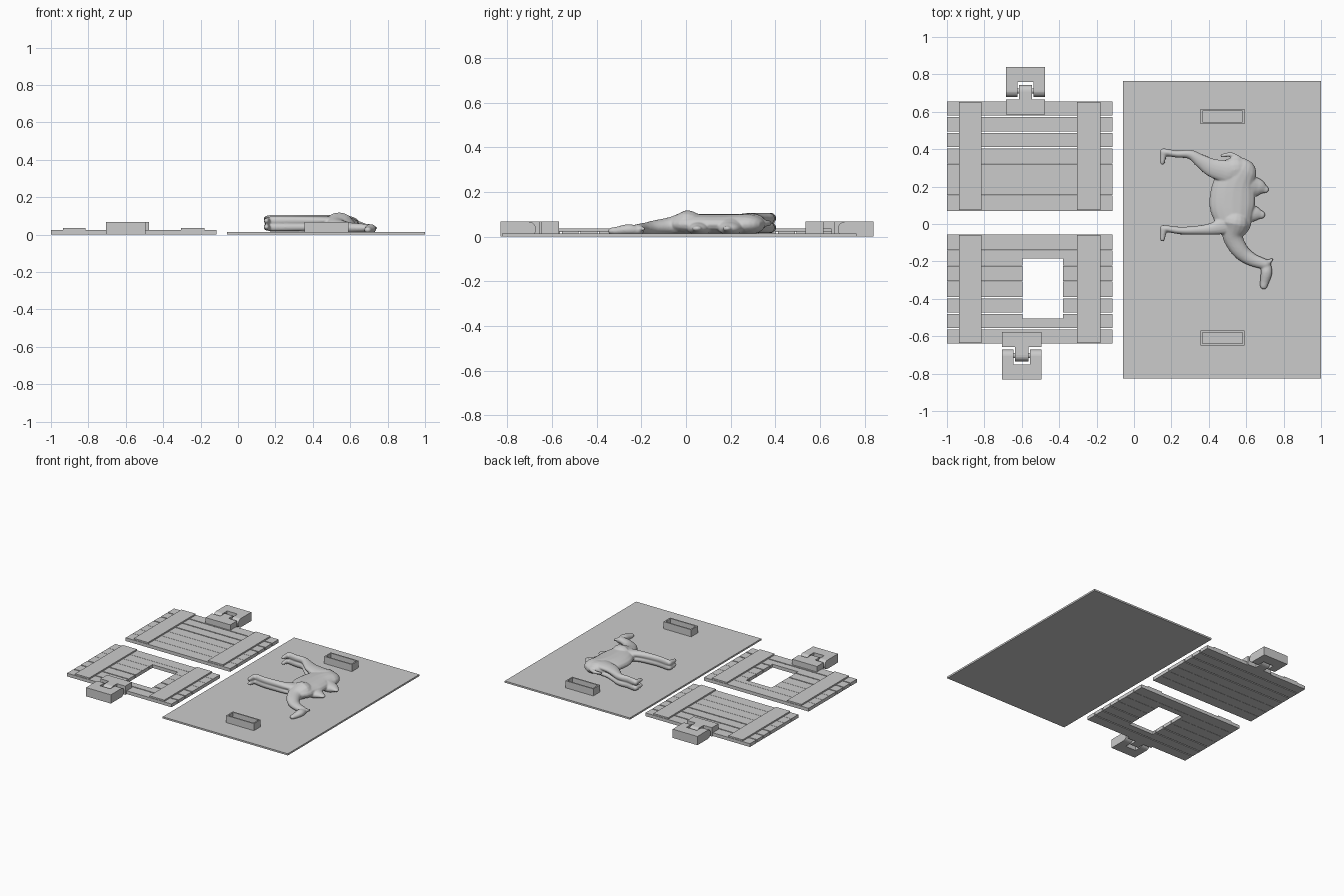
import bpy, bmesh, math
from mathutils import Vector, Matrix

if "Cube" in bpy.data.objects:
    bpy.data.objects.remove(bpy.data.objects["Cube"])

grey = bpy.data.materials.new("light grey")
grey.use_nodes = True
COLOUR = (0.6, 0.6, 0.6, 1)
grey.diffuse_color = COLOUR
grey.node_tree.nodes["Principled BSDF"].inputs["Base Color"].default_value = COLOUR


def finish(name, bm):
    bmesh.ops.recalc_face_normals(bm, faces=bm.faces)
    mesh = bpy.data.meshes.new(name)
    bm.to_mesh(mesh)
    bm.free()
    mesh.materials.append(grey)
    ob = bpy.data.objects.new(name, mesh)
    bpy.context.scene.collection.objects.link(ob)
    return ob


def add_box(bm, x0, x1, y0, y1, z0, z1):
    size = Matrix.Diagonal((x1 - x0, y1 - y0, z1 - z0, 1))
    mid = Matrix.Translation(((x0 + x1) / 2, (y0 + y1) / 2, (z0 + z1) / 2))
    bmesh.ops.create_cube(bm, size=1, matrix=mid @ size)


def boxes(name, *specs):
    bm = bmesh.new()
    for s in specs:
        add_box(bm, *s)
    finish(name, bm)


def prism_x(bm, outline, x0, x1):
    """Extrude a (y, z) outline along x."""
    ends = [[bm.verts.new((x, y, z)) for y, z in outline] for x in (x0, x1)]
    bridge(bm, *ends)
    for end in ends:
        bm.faces.new(end)


def bridge(bm, a, b):
    """Join two rings with quads."""
    for i in range(len(a)):
        bm.faces.new((a[i - 1], a[i], b[i], b[i - 1]))


# Base plate
boxes("base_plate", (-0.06, 1, -0.825, 0.765, 0, 0.013))

# Open trays standing on the plate
for name, y0 in (("back_tray", 0.535), ("front_tray", -0.65)):
    x0, x1, y1, w, top = 0.355, 0.59, y0 + 0.08, 0.01, 0.067
    boxes(name, (x0, x1, y0, y0 + w, 0.01, top), (x0, x1, y1 - w, y1, 0.01, top),
          (x0, x0 + w, y0 + w, y1 - w, 0.01, top), (x1 - w, x1, y0 + w, y1 - w, 0.01, top))


# Plank panels with cross battens; side is +1 for back, -1 for front
def panel(name, side, y_in, y_out, window=None):
    step = (y_out - y_in) / 7
    bm = bmesh.new()
    for i in range(7):
        gap = 0.008 if i > 3 else 0.002
        a = y_in + i * step + (gap if i else 0)
        b = y_in + (i + 1) * step
        spans = [(a, b, False)]
        if window:
            wx0, wx1, wy0, wy1 = window
            cuts = [a] + [c for c in (wy0, wy1) if a < c < b] + [b]
            spans = [(p, q, wy0 < (p + q) / 2 < wy1) for p, q in zip(cuts, cuts[1:])]
        for p, q, hole in spans:
            lo, hi = sorted((side * p, side * q))
            for x0, x1 in ([(-1, wx0), (wx1, -0.115)] if hole else [(-1, -0.115)]):
                add_box(bm, x0, x1, lo, hi, 0, 0.025)
    finish(name + "_planks", bm)
    lo, hi = sorted((side * (y_in + 0.004), side * (y_out - 0.004)))
    boxes(name + "_battens", (-0.935, -0.815, lo, hi, 0.02, 0.036),
          (-0.305, -0.18, lo, hi, 0.02, 0.036))


panel("back_panel", 1, 0.07, 0.655)
panel("front_panel", -1, 0.055, 0.64, (-0.595, -0.38, 0.185, 0.505))


# Hinges: forked bracket around a tongue with rounded knuckles
def hinge(name, side, xc, y0):
    H, R, half, slot, tongue = 0.067, 0.0335, 0.105, 0.044, 0.035

    def rounded(start, end, direction):
        """Block outline from a flat end to a half-round end."""
        c = end - direction * R
        arc = [(c + direction * R * math.cos(t), R + R * math.sin(t))
               for t in (math.pi * (k / 12 - 0.5) for k in range(13))]
        return [(side * y, z) for y, z in [(start, 0)] + arc + [(start, H)]]

    lo, hi = sorted((side * y0, side * (y0 + 0.08)))
    bm = bmesh.new()
    add_box(bm, xc - half, xc + half, lo, hi, 0, H)
    prism_x(bm, rounded(y0 + 0.07, y0 + 0.158, 1), xc - tongue, xc + tongue)
    finish(name + "_tongue", bm)

    lo, hi = sorted((side * (y0 + 0.175), side * (y0 + 0.255)))
    bm = bmesh.new()
    add_box(bm, xc - half, xc + half, lo, hi, 0, H)
    for x0, x1 in ((xc - half, xc - slot), (xc + slot, xc + half)):
        prism_x(bm, rounded(y0 + 0.18, y0 + 0.095, -1), x0, x1)
    finish(name + "_fork", bm)

    # pin through the knuckles
    bm = bmesh.new()
    m = Matrix.Translation((xc, side * (y0 + 0.1265), R)) @ Matrix.Rotation(math.pi / 2, 4, 'Y')
    bmesh.ops.create_cone(bm, cap_ends=True, segments=16, radius1=0.014, radius2=0.014,
                          depth=0.15, matrix=m)
    finish(name + "_pin", bm)


hinge("back_hinge", 1, -0.58, 0.585)
hinge("front_hinge", -1, -0.6, 0.577)

# Two-humped animal lying on its side, made of blended limbs
animal = bmesh.new()


def limb(points, z, rz=None, flat=1.0):
    """Sweep an oval with round ends along a smooth path of (x, y, radius)."""
    pts = [Vector(p) for p in points]
    pts = [2 * pts[0] - pts[1]] + pts + [2 * pts[-1] - pts[-2]]
    path = []
    for i in range(1, len(pts) - 2):
        a, b, c, d = pts[i - 1:i + 3]
        for t in (k / 6 for k in range(6)):
            path.append(0.5 * (2 * b + (c - a) * t + (2 * a - 5 * b + 4 * c - d) * t * t
                               + (3 * b - a - 3 * c + d) * t ** 3))
    path.append(pts[-2])
    along = [(path[min(i + 1, len(path) - 1)] - path[max(i - 1, 0)]).xy.normalized()
             for i in range(len(path))]
    caps = [math.pi / 2 * k / 5 for k in range(1, 5)]
    # stations: centre, direction, radius and shrink factor
    stations = [(path[0].xy - along[0] * path[0].z * math.sin(t), along[0], path[0].z, math.cos(t))
                for t in reversed(caps)]
    stations += [(p.xy, d, p.z, 1) for p, d in zip(path, along)]
    stations += [(path[-1].xy + along[-1] * path[-1].z * math.sin(t), along[-1], path[-1].z,
                  math.cos(t)) for t in caps]
    rings = []
    for mid, d, r, s in stations:
        h = rz or r * flat
        zc = max(z, h + 0.006)
        ring = []
        for k in range(16):
            u = 2 * math.pi * k / 16
            w = r * s * math.cos(u)
            ring.append(animal.verts.new((mid.x - d.y * w, mid.y + d.x * w,
                                          zc + h * s * math.sin(u))))
        rings.append(ring)
    for a, b in zip(rings, rings[1:]):
        bridge(animal, a, b)
    animal.faces.new(rings[0])
    animal.faces.new(rings[-1])


# torso, rump and humps
limb([(0.57, 0.27, 0.085), (0.535, 0.2, 0.115), (0.525, 0.1, 0.122), (0.53, 0.02, 0.1)], 0.052, 0.048)
limb([(0.54, 0.29, 0.07), (0.46, 0.28, 0.05)], 0.06, 0.045)
limb([(0.62, 0.2, 0.065), (0.67, 0.195, 0.045), (0.702, 0.185, 0.02)], 0.036, flat=0.6)
limb([(0.6, 0.06, 0.06), (0.65, 0.055, 0.04), (0.68, 0.05, 0.022)], 0.036, flat=0.6)
# paired legs with feet
for z in (0.04, 0.082):
    limb([(0.5, 0.28, 0.06), (0.42, 0.3, 0.05), (0.36, 0.335, 0.037), (0.3, 0.372, 0.025),
          (0.23, 0.374, 0.019), (0.175, 0.383, 0.02)], z, 0.024)
    limb([(0.158, 0.385, 0.02), (0.152, 0.33, 0.013)], z)
for z in (0.04, 0.074):
    limb([(0.5, 0, 0.055), (0.42, -0.025, 0.033), (0.34, -0.033, 0.024),
          (0.25, -0.035, 0.02), (0.175, -0.025, 0.018)], z, 0.023)
    limb([(0.158, -0.025, 0.02), (0.152, -0.08, 0.013)], z)
# neck, head, ear and tail
limb([(0.54, 0, 0.075), (0.53, -0.07, 0.055), (0.57, -0.145, 0.044),
      (0.63, -0.19, 0.035), (0.7, -0.215, 0.028)], 0.035, flat=0.75)
limb([(0.705, -0.215, 0.027), (0.708, -0.26, 0.031), (0.698, -0.31, 0.024),
      (0.694, -0.33, 0.02)], 0.025, flat=0.8)
limb([(0.72, -0.205, 0.013), (0.737, -0.19, 0.008)], 0.035)
limb([(0.47, 0.365, 0.009), (0.52, 0.37, 0.013), (0.57, 0.34, 0.015), (0.6, 0.29, 0.02)], 0.06)

body = finish("two_humped_animal", animal)
remesh = body.modifiers.new("blend", 'REMESH')
remesh.mode = 'VOXEL'
remesh.voxel_size = 0.005
remesh.use_smooth_shade = True
soften = body.modifiers.new("soften", 'SMOOTH')
soften.factor = 0.5
soften.iterations = 4
